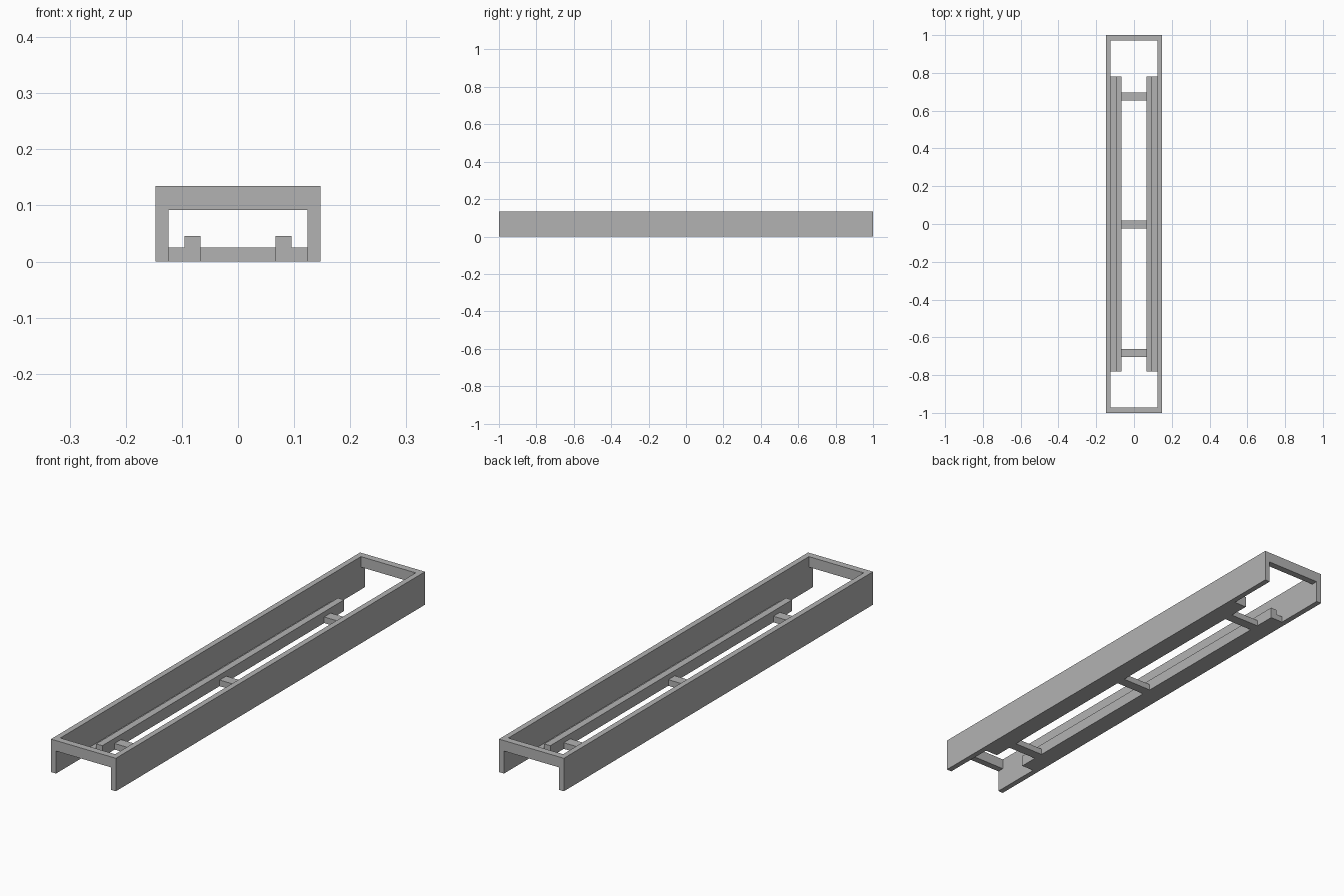
import bpy
import bmesh

cube = bpy.data.objects.get("Cube")
if cube:
    bpy.data.objects.remove(cube, do_unlink=True)

GREY = (0.45, 0.45, 0.45, 1)
mat = bpy.data.materials.new("plain grey")
mat.use_nodes = True
mat.diffuse_color = GREY
mat.node_tree.nodes["Principled BSDF"].inputs["Base Color"].default_value = GREY

HALF_WIDTH, HEIGHT = 0.147, 0.135
INNER = 0.124        # inside face of the side walls
RAIL_INNER = 0.067   # inner edge of the rails
FLOOR = 0.025        # thickness of ledges and crossbars


def prism(name, profile, y0, y1):
    """Extrude an x-z outline along y."""
    bm = bmesh.new()
    face = bm.faces.new([bm.verts.new((x, y0, z)) for x, z in profile])
    new = bmesh.ops.extrude_face_region(bm, geom=[face])["geom"]
    verts = [v for v in new if isinstance(v, bmesh.types.BMVert)]
    bmesh.ops.translate(bm, verts=verts, vec=(0, y1 - y0, 0))
    bmesh.ops.recalc_face_normals(bm, faces=bm.faces)
    mesh = bpy.data.meshes.new(name)
    bm.to_mesh(mesh)
    bm.free()
    mesh.materials.append(mat)
    obj = bpy.data.objects.new(name, mesh)
    bpy.context.collection.objects.link(obj)
    return obj


def box(name, half_x, y0, y1, z0, z1):
    outline = [(-half_x, z0), (half_x, z0), (half_x, z1), (-half_x, z1)]
    return prism(name, outline, y0, y1)


def cut(target, cutter):
    """Subtract the cutter, then discard it."""
    mod = target.modifiers.new("cut", "BOOLEAN")
    mod.operation, mod.solver, mod.object = "DIFFERENCE", "EXACT", cutter
    bpy.context.view_layer.objects.active = target
    bpy.ops.object.modifier_apply(modifier=mod.name)
    bpy.data.objects.remove(cutter, do_unlink=True)


# Outer frame: long walls joined by raised end beams
frame = box("outer_frame", HALF_WIDTH, -1, 1, 0, HEIGHT)
cut(frame, box("well_cutter", INNER, -0.972, 0.972, -0.1, 0.3))
cut(frame, box("end_cutter", INNER, -1.1, 1.1, -0.1, 0.092))

# Stepped rails along the inside of each wall
for side, name in ((1, "left_rail"), (-1, "right_rail")):
    step = [(INNER, 0), (INNER, FLOOR), (0.095, FLOOR),
            (0.095, 0.046), (RAIL_INNER, 0.046), (RAIL_INNER, 0)]
    prism(name, [(side * x, z) for x, z in step], -0.782, 0.782)

# Crossbars between the rails
for name, y in (("front_crossbar", -0.682), ("middle_crossbar", -0.002),
                ("back_crossbar", 0.674)):
    box(name, RAIL_INNER, y - 0.021, y + 0.021, 0, FLOOR)
